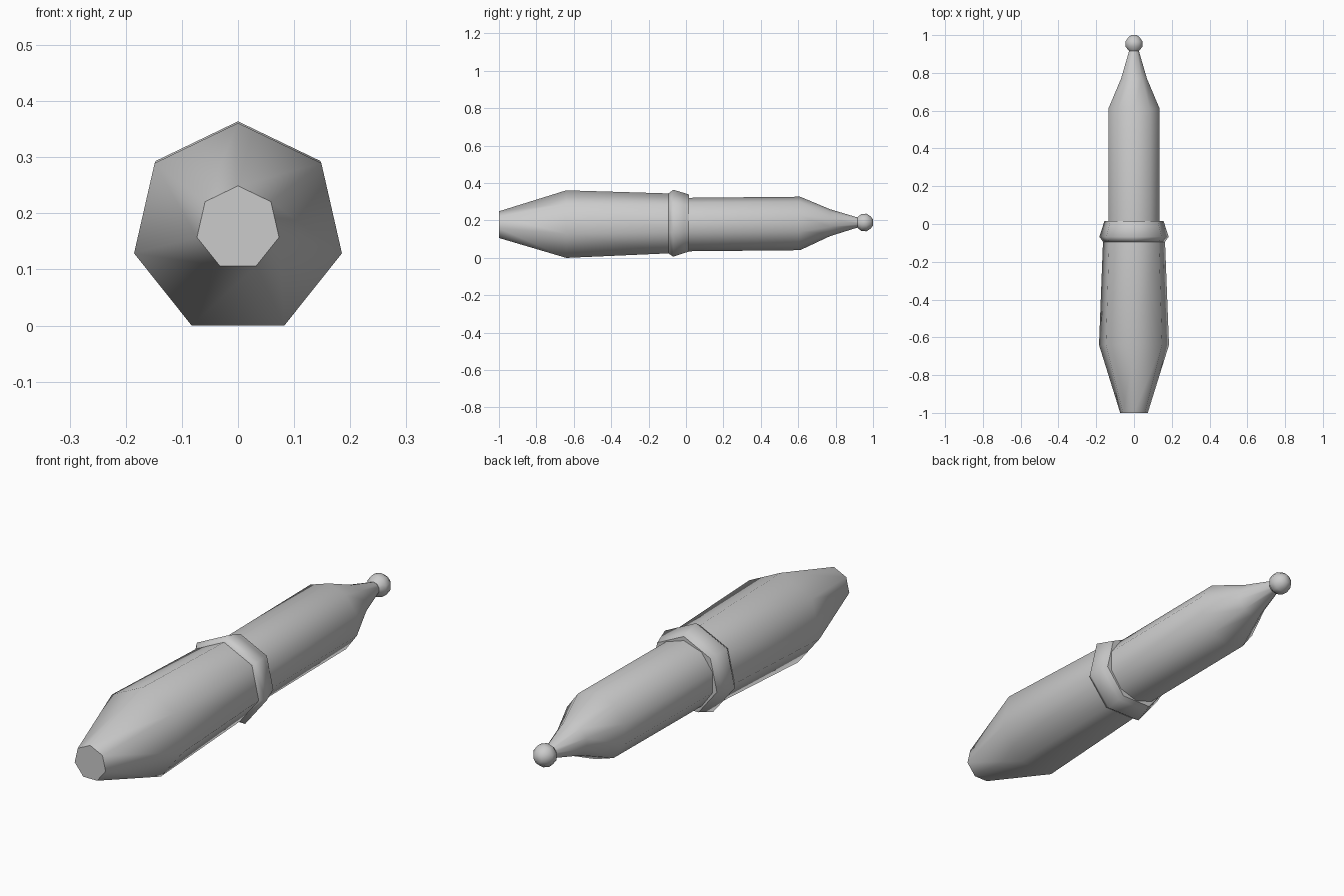
import bpy, bmesh
from math import sin, cos, pi, radians

cube = bpy.data.objects.get("Cube")
if cube:
    bpy.data.objects.remove(cube, do_unlink=True)

grey = bpy.data.materials.new("plain grey")
grey.use_nodes = True
grey.diffuse_color = (0.6, 0.6, 0.6, 1)
grey.node_tree.nodes["Principled BSDF"].inputs["Base Color"].default_value = (0.6, 0.6, 0.6, 1)


def turned(name, sides, profile, angle):
    """Capped turned part along y; profile holds (y, radius, axis height), one corner points up."""
    bm = bmesh.new()
    rings = []
    for y, r, z in profile:
        turns = [2 * pi * i / sides for i in range(sides)]
        rings.append([bm.verts.new((r * sin(a), y, z + r * cos(a))) for a in turns])
    for a, b in zip(rings, rings[1:]):
        for i in range(sides):
            j = (i + 1) % sides
            bm.faces.new((a[i], a[j], b[j], b[i]))
    bm.faces.new(rings[0])
    bm.faces.new(rings[-1])
    bmesh.ops.recalc_face_normals(bm, faces=bm.faces)
    mesh = bpy.data.meshes.new(name)
    bm.to_mesh(mesh)
    bm.free()
    mesh.materials.append(grey)
    obj = bpy.data.objects.new(name, mesh)
    bpy.context.collection.objects.link(obj)
    bpy.ops.object.select_all(action='DESELECT')
    obj.select_set(True)
    bpy.context.view_layer.objects.active = obj
    bpy.ops.object.shade_smooth_by_angle(angle=radians(angle))
    return obj


# Seven-sided handle with a blunt front end
turned("handle", 7, [(-1, .075, .174), (-.64, .19, .171), (-.08, .168, .176)], 60)

# Flared collar closing the handle
turned("collar", 7, [(-.095, .168, .176), (-.068, .188, .176),
                     (-.01, .169, .178), (.015, .161, .178)], 60)

# Barrel tapering to a thin neck
turned("barrel", 10, [(0, .143, .178), (.61, .143, .184),
                      (.77, .072, .188), (.93, .023, .189)], 50)

# Small knob at the tip
turned("tip_knob", 10, [(.916, .028, .189), (.938, .046, .189), (.966, .047, .189),
                        (.988, .032, .189), (1, .016, .189)], 50)
